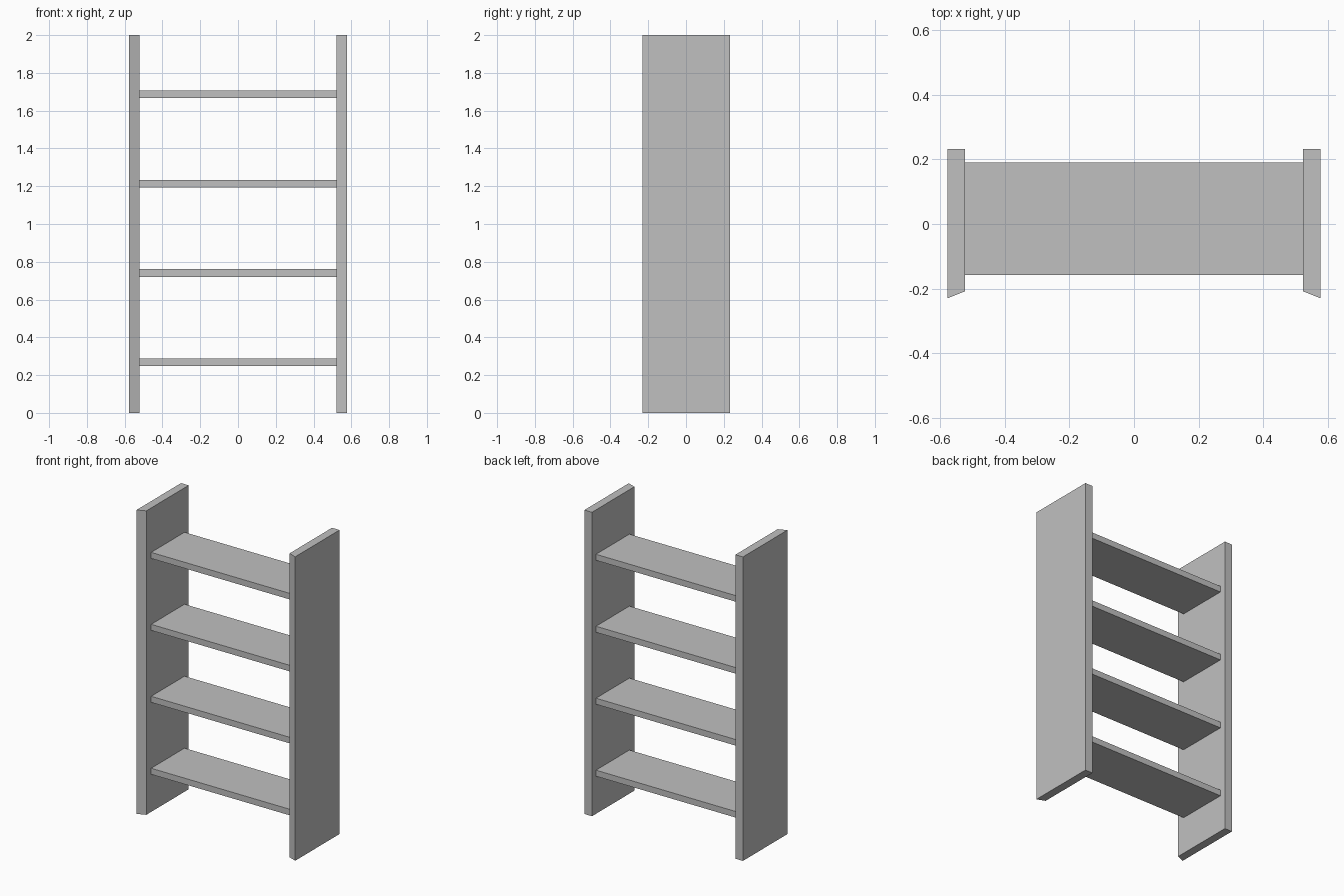
import bpy
import bmesh

cube = bpy.data.objects.get("Cube")
if cube:
    bpy.data.objects.remove(cube, do_unlink=True)

# Single plain grey finish
grey = bpy.data.materials.new("plain grey")
grey.use_nodes = True
colour = (0.53, 0.53, 0.53, 1)
grey.diffuse_color = colour
grey.node_tree.nodes["Principled BSDF"].inputs["Base Color"].default_value = colour

OUTER, INNER = 0.577, 0.522


def prism(name, outline, bottom, top):
    """Extrude a flat xy outline from bottom to top."""
    bm = bmesh.new()
    face = bm.faces.new([bm.verts.new((x, y, bottom)) for x, y in outline])
    result = bmesh.ops.extrude_face_region(bm, geom=[face])
    for item in result["geom"]:
        if isinstance(item, bmesh.types.BMVert):
            item.co.z = top
    bmesh.ops.recalc_face_normals(bm, faces=bm.faces)
    mesh = bpy.data.meshes.new(name)
    bm.to_mesh(mesh)
    bm.free()
    mesh.materials.append(grey)
    obj = bpy.data.objects.new(name, mesh)
    bpy.context.collection.objects.link(obj)
    return obj


# Upright side panels with bevelled front edges
for name, side in (("left_panel", 1), ("right_panel", -1)):
    prism(name, [(side * OUTER, -0.23), (side * OUTER, 0.232),
                 (side * INNER, 0.232), (side * INNER, -0.208)], 0, 2)

# Evenly spaced shelves between the panels
for i in range(4):
    middle = 0.267 + i * 0.4735
    prism(f"shelf_{i + 1}", [(-INNER, -0.157), (INNER, -0.157),
                             (INNER, 0.19), (-INNER, 0.19)],
          middle - 0.02, middle + 0.02)
